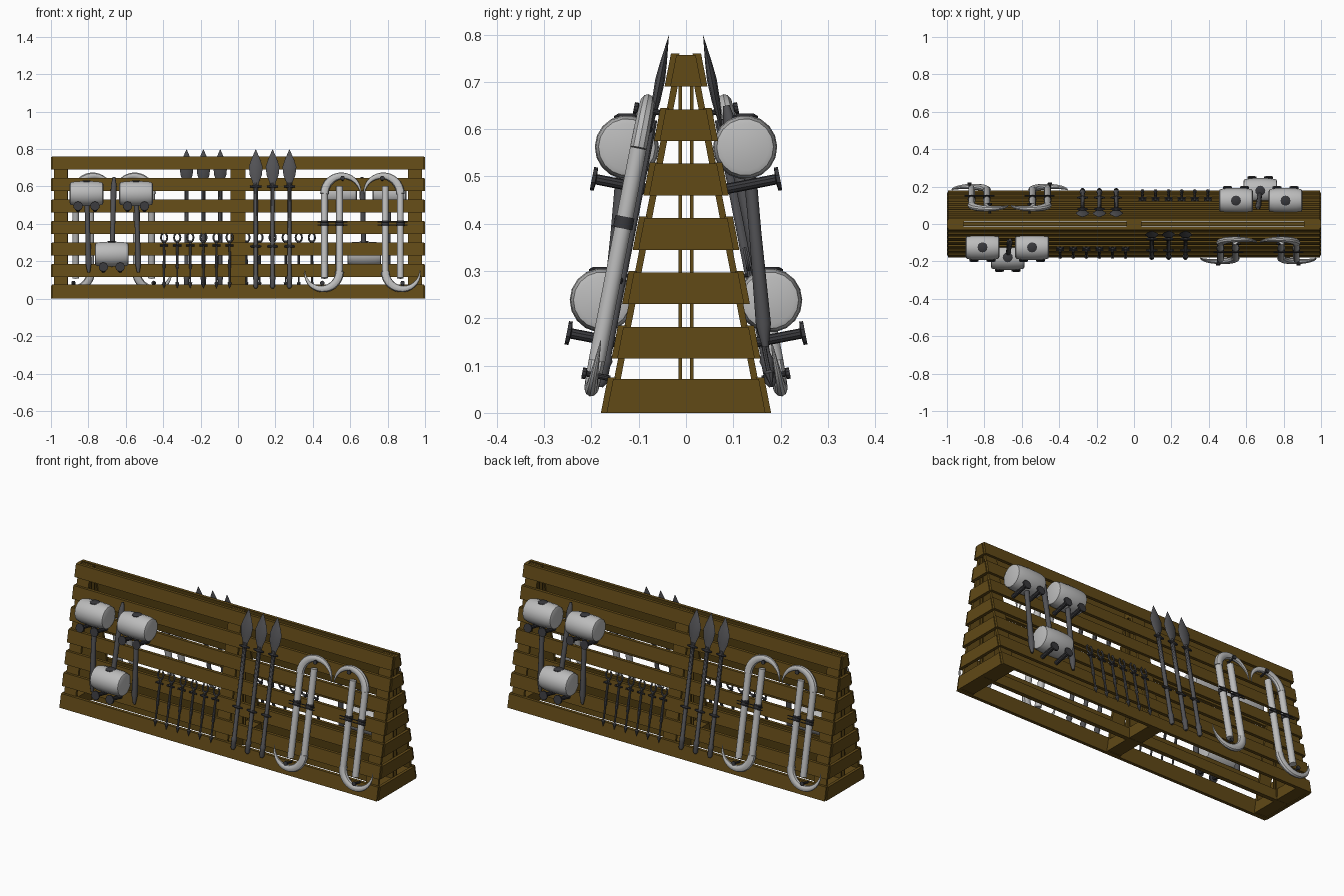
import bpy, bmesh
from math import sin, cos, pi, radians
from mathutils import Vector, Matrix

cube = bpy.data.objects.get("Cube")
if cube:
    bpy.data.objects.remove(cube)


def material(name, rgb):
    m = bpy.data.materials.new(name)
    m.use_nodes = True
    m.diffuse_color = (*rgb, 1)
    m.node_tree.nodes["Principled BSDF"].inputs["Base Color"].default_value = (*rgb, 1)
    return m


WOOD = material("brown wood", (0.12, 0.067, 0.008))
STEEL = material("light steel", (0.5, 0.5, 0.5))
IRON = material("dark iron", (0.085, 0.085, 0.092))
BLACK = material("black iron", (0.04, 0.04, 0.045))

SLOPE, BASE = 0.195, 0.18
OUT = Vector((0, -1, SLOPE)).normalized()


def face_y(z):
    return BASE - SLOPE * z


def on_face(x, z, d=0.0):
    """Point at x, z, standing d in front of the sloping front side."""
    return Vector((x, -face_y(z) - d, z))


def emit(bm, name, mat, smooth=False, both=True):
    """Make the object, and its half-turn twin on the other side."""
    bmesh.ops.recalc_face_normals(bm, faces=bm.faces)
    me = bpy.data.meshes.new(name)
    bm.to_mesh(me)
    bm.free()
    me.materials.append(mat)
    if smooth:
        me.polygons.foreach_set("use_smooth", [True] * len(me.polygons))
        me.set_sharp_from_angle(angle=radians(35))
    for side, turn in (("front", 0), ("back", pi))[: 2 if both else 1]:
        ob = bpy.data.objects.new(f"{side}_{name}" if both else name, me)
        ob.matrix_world = Matrix.Rotation(turn, 4, "Z")
        bpy.context.collection.objects.link(ob)


def prism(name, yz, x0, x1, both=True):
    """Extrude a y-z outline along x."""
    bm = bmesh.new()
    f = bm.faces.new([bm.verts.new((x0, y, z)) for y, z in yz])
    new = bmesh.ops.extrude_face_region(bm, geom=[f])["geom"]
    bmesh.ops.translate(bm, vec=(x1 - x0, 0, 0),
                        verts=[v for v in new if isinstance(v, bmesh.types.BMVert)])
    emit(bm, name, WOOD, both=both)


def sweep(name, pts, radii, mat, segs=12, flat=1.0):
    """Tube along points with a radius at each; flat squashes it towards the rack."""
    bm = bmesh.new()
    rings = []
    for i, p in enumerate(pts):
        t = (pts[min(i + 1, len(pts) - 1)] - pts[max(i - 1, 0)]).normalized()
        ref = Vector((1, 0, 0)) if abs(t.dot(OUT)) > 0.9 else OUT
        u = t.cross(ref).normalized()
        v = u.cross(t)
        rings.append([bm.verts.new(p + radii[i] * (u * cos(a) + v * sin(a) * flat))
                      for a in (2 * pi * k / segs for k in range(segs))])
    for a, b in zip(rings, rings[1:]):
        for k in range(segs):
            n = (k + 1) % segs
            bm.faces.new((a[k], a[n], b[n], b[k]))
    bm.faces.new(rings[0])
    bm.faces.new(rings[-1])
    emit(bm, name, mat, smooth=True)


def slanted(z0, z1, d0, d1):
    """Outline of a board lying along the slope, between depths d0 and d1 behind it."""
    return [(-face_y(z0) + d0, z0), (-face_y(z0) + d1, z0),
            (-face_y(z1) + d1, z1), (-face_y(z1) + d0, z1)]


def trapezoid(z0, z1, inset):
    a, b = face_y(z0) - inset, face_y(z1) - inset
    return [(-a, z0), (a, z0), (b, z1), (-b, z1)]


# Long planks of both sides and boards closing the two ends
ROWS = [0.115 * i for i in range(7)]
for i, z in enumerate(ROWS):
    h = 0.075 if i == 0 else 0.07
    prism("long_plank", slanted(z, z + h, 0, 0.018), -0.995, 0.995)
    prism("end_board", trapezoid(z, z + h - 0.003, 0.012), 0.983, 1.0)

# Slanted legs, paired uprights and cross blocks at the ends and middle
for x0, x1 in ((-0.985, -0.912), (-0.04, 0.04), (0.908, 0.985)):
    prism("leg", slanted(0.0, 0.755, 0.014, 0.028), x0, x1)
    prism("upright", [(-0.016, 0.02), (-0.008, 0.02), (-0.008, 0.74), (-0.016, 0.74)], x0, x1)
    for z in (ROWS[0], ROWS[-1]):
        prism("cross_block", trapezoid(z + 0.003, z + 0.064, 0.016), x0, x1, both=False)

# Lengthwise ground beam
prism("ground_beam", [(-0.012, 0.002), (0.012, 0.002), (0.012, 0.06), (-0.012, 0.06)],
      -0.985, 0.985, both=False)


def peg(name, x, z, d0, d1, r, flange):
    """Peg standing out of the planks, ending in a wide disc."""
    pts = [on_face(x, z) + OUT * d for d in (d0, d1 - 0.01, d1 - 0.008, d1)]
    sweep(name, pts, [r, r, flange, flange], BLACK, 10)


def hammer(x, z, y, end_y, end_z):
    """Barrel-headed hammer resting on two pegs."""
    c = Vector((x, -y, z))
    profile = ((-0.09, 0.05), (-0.086, 0.06), (-0.06, 0.066), (0, 0.068),
               (0.06, 0.066), (0.086, 0.06), (0.09, 0.05))
    sweep("hammer_head", [c + Vector((a, 0, 0)) for a, _ in profile],
          [r for _, r in profile], STEEL, 18)
    up = Vector((0, 0, 0.058 if end_z < z else -0.058))
    end = Vector((x + 0.012, -end_y, end_z))
    start = c + up
    sweep("hammer_handle", [start, start.lerp(end, 0.5), start.lerp(end, 0.9), end],
          [0.014, 0.013, 0.016, 0.007], IRON)
    cap = c + Vector((0, 0, 0.06))
    sweep("hammer_cap", [cap, cap + Vector((0, 0, 0.006)), cap + Vector((0, 0, 0.011))],
          [0.027, 0.027, 0.018], BLACK)
    for s in (-0.045, 0.045):
        pz = z - 0.088
        peg("hammer_peg", x + s, pz, -0.01, y + 0.076 - face_y(pz), 0.011, 0.025)


hammer(-0.81, 0.562, 0.125, 0.168, 0.14)
hammer(-0.545, 0.562, 0.125, 0.168, 0.14)
hammer(-0.675, 0.238, 0.178, 0.085, 0.65)

# Spears with leaf-shaped blades and a clip across each shaft
for x in (0.095, 0.185, 0.275):
    sweep("spear_shaft", [on_face(x, z, 0.012) for z in (0.055, 0.065, 0.1, 0.11, 0.125, 0.62)],
          [0.006, 0.013, 0.013, 0.016, 0.011, 0.011], IRON, 10)
    sweep("spear_blade", [on_face(x, z, 0.012) for z in (0.605, 0.625, 0.66, 0.705, 0.74, 0.798)],
          [0.013, 0.018, 0.032, 0.037, 0.026, 0.001], IRON, 8, flat=0.28)
    for z in (0.28, 0.6):
        sweep("spear_clip", [on_face(x + s, z, 0.016) for s in (-0.03, 0, 0.03)],
              [0.004, 0.011, 0.004], BLACK, 8)

# Row of thin forked darts hung from small pegs
for i in range(6):
    x = -0.395 + 0.07 * i
    sweep("dart_shaft", [on_face(x, z, 0.012) for z in (0.055, 0.085, 0.09, 0.16, 0.17, 0.31)],
          [0.001, 0.011, 0.005, 0.005, 0.008, 0.005], IRON, 8)
    loop = [on_face(x + 0.017 * sin(a), 0.327 - 0.024 * cos(a), 0.012)
            for a in (radians(k) for k in range(-150, 151, 30))]
    sweep("dart_fork", loop, [0.005] * len(loop), IRON, 6)
    sweep("dart_clip", [on_face(x - 0.022, 0.285, 0.016), on_face(x + 0.022, 0.285, 0.016)],
          [0.005, 0.005], BLACK, 6)
    peg("dart_peg", x, 0.29, -0.005, 0.028, 0.004, 0.007)


def sickle(x, z_end, cx, cz, sign, turn):
    """Straight tube with a tapering half-circle blade; turn is +1 at the top, -1 below."""
    sweep("hook_shaft", [on_face(x, z_end, 0.03), on_face(x, cz, 0.03)],
          [0.018, 0.018], STEEL, 14)
    r = abs(cx - x)
    n = 16
    arc = [on_face(cx - sign * r * cos(a), cz + turn * r * sin(a), 0.03)
           for a in (pi * 1.03 * k / n for k in range(n + 1))]
    sweep("hook_blade", arc, [0.022 * (1 - (k / n) ** 2) + 0.001 for k in range(n + 1)],
          STEEL, 10, flat=0.8)
    peg("hook_peg", cx, cz + turn * (r - 0.022), -0.005, 0.055, 0.006, 0.012)


# Two mirrored pairs of hooks, with bands at mid height
MID = 0.665
for s in (-1, 1):
    outer, inner = MID + s * 0.203, MID + s * 0.122
    sickle(outer, 0.11, MID + s * 0.106, 0.56, -s, 1)
    sickle(inner, 0.6, MID + s * 0.215, 0.145, s, -1)
    for z in (0.395, 0.41):
        sweep("hook_strap", [on_face(MID + s * 0.08, z, 0.05), on_face(MID + s * 0.24, z, 0.05)],
              [0.003, 0.003], BLACK, 6)
    for x in (outer, inner):
        sweep("hook_band", [on_face(x, 0.39, 0.03), on_face(x, 0.415, 0.03)],
              [0.021, 0.021], BLACK, 14)
